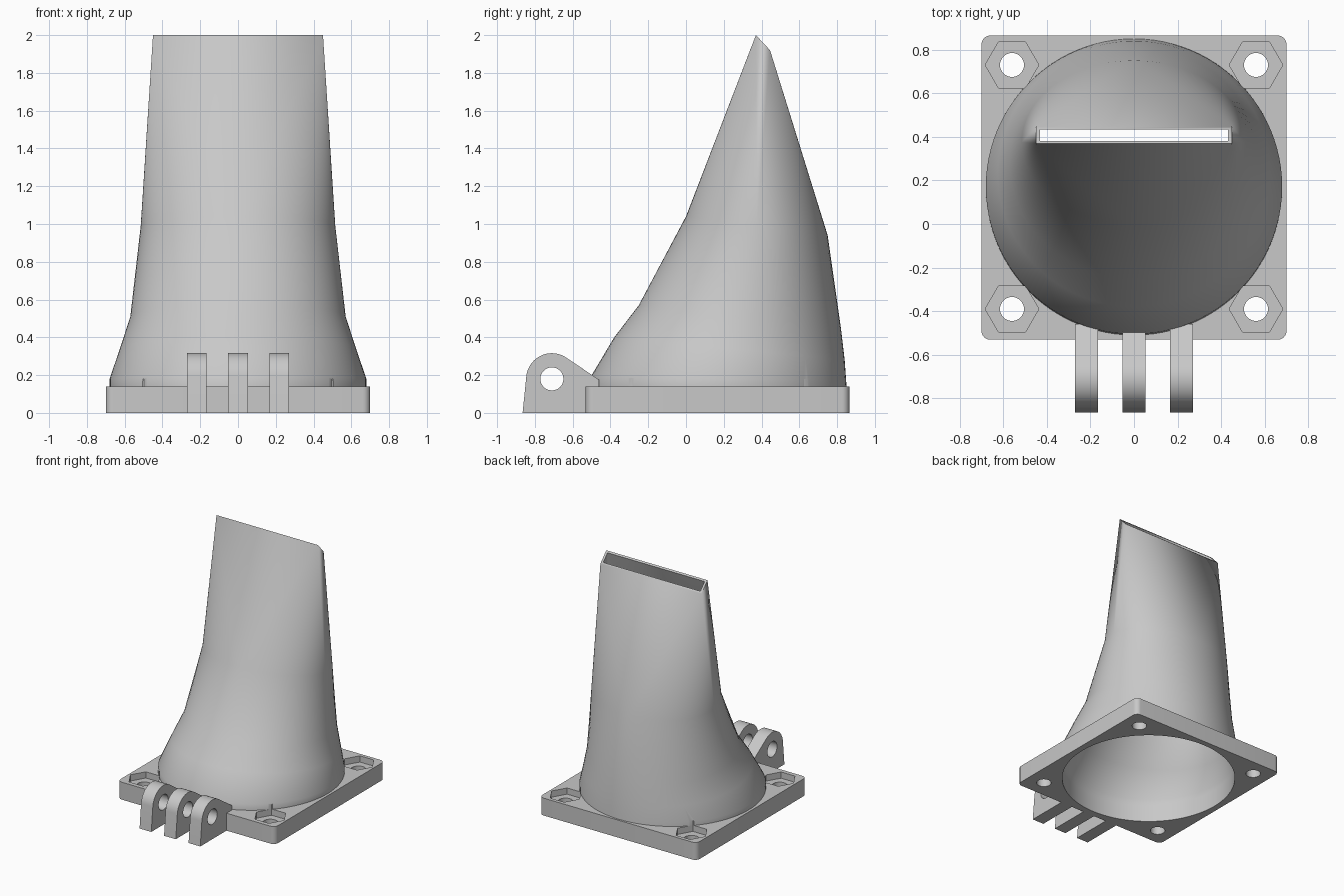
import bpy, bmesh
from math import cos, sin, pi, radians
from mathutils import Vector

if "Cube" in bpy.data.objects:
    bpy.data.objects.remove(bpy.data.objects["Cube"])

GREY = (0.58, 0.58, 0.58, 1)
mat = bpy.data.materials.new("light grey plastic")
mat.use_nodes = True
mat.diffuse_color = GREY
mat.node_tree.nodes["Principled BSDF"].inputs["Base Color"].default_value = GREY

CY = 0.17          # centre of the plate and bore along y
PLATE = 0.14       # plate thickness
SEG = 96


def finish(bm, name):
    bmesh.ops.recalc_face_normals(bm, faces=bm.faces)
    mesh = bpy.data.meshes.new(name)
    bm.to_mesh(mesh)
    bm.free()
    mesh.materials.append(mat)
    obj = bpy.data.objects.new(name, mesh)
    bpy.context.collection.objects.link(obj)
    return obj


def extrude(name, outline, vector):
    """Solid prism from a 3D outline."""
    bm = bmesh.new()
    face = bm.faces.new([bm.verts.new(p) for p in outline])
    geom = bmesh.ops.extrude_face_region(bm, geom=[face])["geom"]
    moved = [g for g in geom if isinstance(g, bmesh.types.BMVert)]
    bmesh.ops.translate(bm, verts=moved, vec=vector)
    return finish(bm, name)


def arc(cx, cy, r, a0, a1, n):
    return [(cx + r * cos(radians(a0 + (a1 - a0) * i / n)),
             cy + r * sin(radians(a0 + (a1 - a0) * i / n))) for i in range(n + 1)]


def pillar(name, x, y, r, z0, z1, n):
    pts = arc(x, y, r, 0, 360, n)[:-1]
    return extrude(name, [(px, py, z0) for px, py in pts], (0, 0, z1 - z0))


def cut(obj, cutter):
    mod = obj.modifiers.new("cut", "BOOLEAN")
    mod.operation, mod.solver, mod.object = "DIFFERENCE", "EXACT", cutter
    bpy.context.view_layer.objects.active = obj
    bpy.ops.object.modifier_apply(modifier=mod.name)
    bpy.data.objects.remove(cutter)


def smooth(obj, angle=30):
    bpy.ops.object.select_all(action="DESELECT")
    obj.select_set(True)
    bpy.context.view_layer.objects.active = obj
    bpy.ops.object.shade_smooth_by_angle(angle=radians(angle))


# Duct: tilted ellipses lofted into a slanted slot
# each station: half width, front (y, z), back (y, z), wall
STATIONS = [
    (0.68, (-0.51, 0.14), (0.85, 0.14), 0.03),
    (0.68, (-0.505, 0.19), (0.848, 0.17), 0.03),
    (0.625, (-0.38, 0.40), (0.84, 0.28), 0.03),
    (0.57, (-0.25, 0.57), (0.82, 0.45), 0.03),
    (0.515, (0.0, 1.04), (0.75, 0.94), 0.025),
]
SLOT_FRONT, SLOT_BACK = Vector((0, 0.37, 2.0)), Vector((0, 0.445, 1.92))


def duct_skin(bm, inner):
    rings = []
    for hw, front, back, wall in STATIONS:
        w = wall if inner else 0
        f, b = Vector((0, *front)), Vector((0, *back))
        mid, half = (f + b) / 2, (b - f) / 2
        half *= 1 - w / half.length
        rings.append([bm.verts.new(mid + half * sin(2 * pi * k / SEG)
                                   + Vector(((hw - w) * cos(2 * pi * k / SEG), 0, 0)))
                      for k in range(SEG)])
    for lo, hi in zip(rings, rings[1:]):
        for k in range(SEG):
            j = (k + 1) % SEG
            bm.faces.new((lo[k], lo[j], hi[j], hi[k]))
    t, hx = (0.14, 0.432) if inner else (0, 0.45)
    f, b = SLOT_FRONT.lerp(SLOT_BACK, t), SLOT_BACK.lerp(SLOT_FRONT, t)
    corners = [bm.verts.new((x, p.y, p.z))
               for x, p in ((hx, b), (-hx, b), (-hx, f), (hx, f))]
    top, quarter = rings[-1], SEG // 4
    for k in range(SEG):
        q = k // quarter
        bm.faces.new((top[k], top[(k + 1) % SEG], corners[q]))
        if k % quarter == 0:
            bm.faces.new((top[k], corners[q], corners[q - 1]))
    return rings[0], corners


bm = bmesh.new()
skins = [duct_skin(bm, False), duct_skin(bm, True)]
for outer, inner in zip(*skins):
    for k in range(len(outer)):
        bm.faces.new((outer[k - 1], outer[k], inner[k], inner[k - 1]))
duct = finish(bm, "duct")

# Mounting plate with rounded corners and a round bore
outline = []
for sx, sy, a in ((1, 1, 0), (-1, 1, 90), (-1, -1, 180), (1, -1, 270)):
    outline += arc(sx * 0.66, CY - 0.003 + sy * 0.658, 0.04, a, a + 90, 6)
plate = extrude("mounting_plate", [(x, y, 0) for x, y in outline], (0, 0, PLATE))
cut(plate, pillar("bore", 0, CY, 0.65, -0.1, 0.3, SEG))

# Screw holes with hexagonal nut pockets
for x in (-0.56, 0.56):
    for y in (CY - 0.56, CY + 0.56):
        cut(plate, pillar("screw_hole", x, y, 0.055, -0.1, 0.3, 32))
        for part in (plate, duct):
            cut(part, pillar("nut_pocket", x, y, 0.123, 0.09, 0.18, 6))
smooth(plate)
smooth(duct)

# Hinge tabs along the front edge
for name, x, end in (("right", -0.218, -0.46), ("middle", 0, -0.49), ("left", 0.218, -0.46)):
    side = [(-0.865, 0), (-0.53, 0), (-0.53, 0.13), (end, 0.13),
            (end, 0.175 - (end + 0.46) * 0.68)]
    side += arc(-0.71, 0.18, 0.136, 56, 174, 20)
    tab = extrude(name + "_hinge_tab", [(x - 0.052, y, z) for y, z in side], (0.104, 0, 0))
    pin = arc(-0.71, 0.18, 0.061, 0, 360, 32)[:-1]
    cut(tab, extrude("pin_hole", [(x - 0.1, y, z) for y, z in pin], (0.2, 0, 0)))
    smooth(tab)
